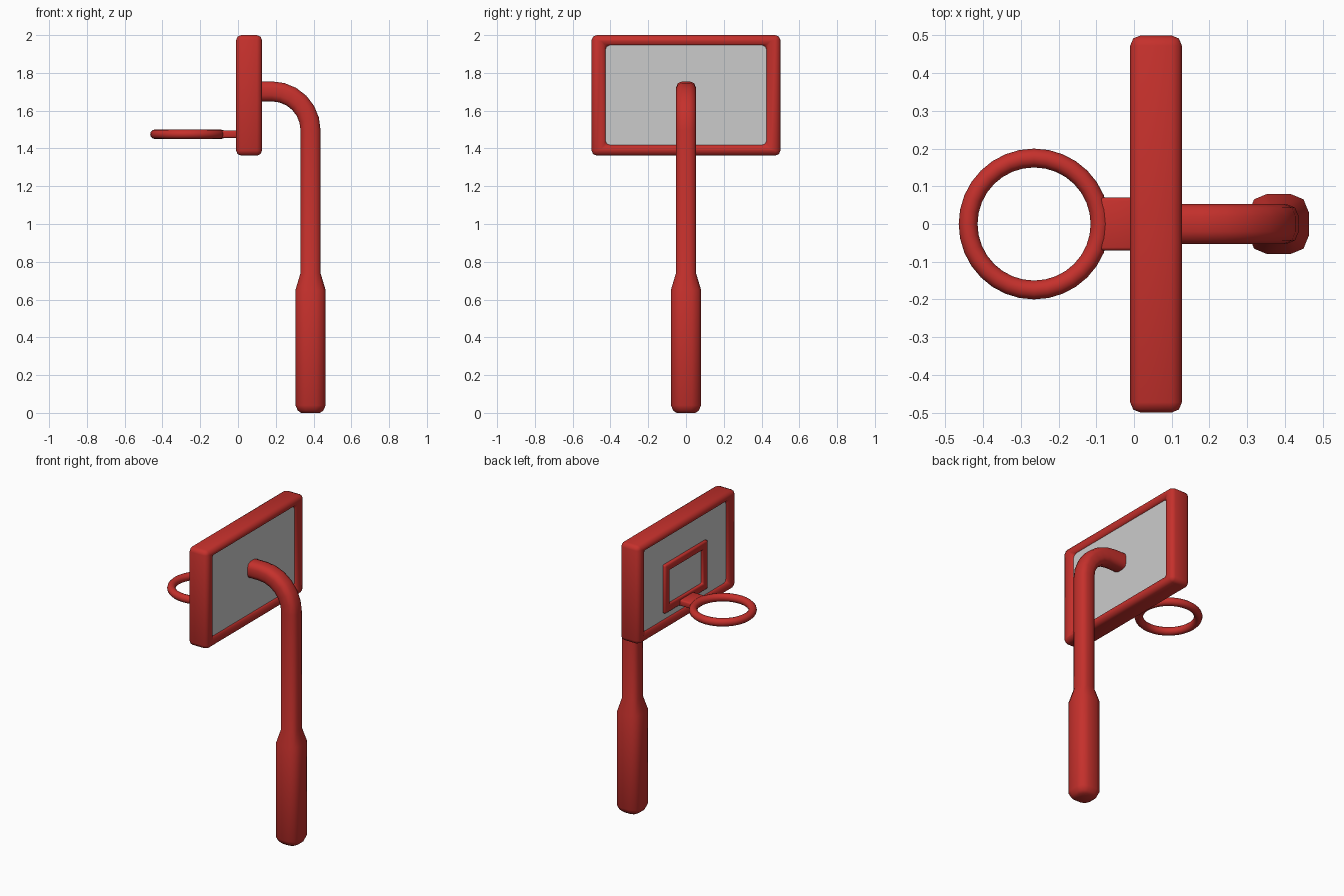
import bpy, bmesh, math
from mathutils import Vector

if "Cube" in bpy.data.objects:
    bpy.data.objects.remove(bpy.data.objects["Cube"])

red = bpy.data.materials.new("red_paint")
red.diffuse_color = (0.56, 0.03, 0.025, 1)
red.use_nodes = True
red.node_tree.nodes["Principled BSDF"].inputs["Base Color"].default_value = red.diffuse_color


def finish(bm, name, mat=None, bevel=0, segments=2):
    bmesh.ops.recalc_face_normals(bm, faces=bm.faces)
    if bevel:
        sharp = [e for e in bm.edges if e.calc_face_angle(0) > 0.6]
        bmesh.ops.bevel(bm, geom=sharp, offset=bevel, segments=segments,
                        profile=0.5, affect='EDGES', clamp_overlap=True)
    mesh = bpy.data.meshes.new(name)
    bm.to_mesh(mesh)
    bm.free()
    ob = bpy.data.objects.new(name, mesh)
    bpy.context.collection.objects.link(ob)
    if mat:
        mesh.materials.append(mat)
    bpy.ops.object.select_all(action='DESELECT')
    bpy.context.view_layer.objects.active = ob
    ob.select_set(True)
    bpy.ops.object.shade_smooth_by_angle(angle=math.radians(50))
    return ob


def box(name, x, y, z, mat=None, bevel=0):
    bm = bmesh.new()
    bmesh.ops.create_cube(bm, size=1)
    for v in bm.verts:
        v.co = [lo + (c + 0.5) * (hi - lo) for c, (lo, hi) in zip(v.co, (x, y, z))]
    return finish(bm, name, mat, bevel)


def rect_frame(name, x, outer, inner, bevel):
    # rectangles are (half width, bottom, top)
    bm = bmesh.new()
    loops = []
    for xx, (w, b, t) in ((x[0], outer), (x[0], inner), (x[1], inner), (x[1], outer)):
        loops.append([bm.verts.new((xx, yy, zz)) for yy, zz in ((-w, b), (w, b), (w, t), (-w, t))])
    for k in range(4):
        a, c = loops[k], loops[(k + 1) % 4]
        for i in range(4):
            j = (i + 1) % 4
            bm.faces.new((a[i], a[j], c[j], c[i]))
    return finish(bm, name, red, bevel)


def section(h):
    # rounded square outline, three points per corner
    c = h * 0.62
    pts = []
    for q in range(4):
        m = math.radians(45 + 90 * q)
        cx, cy = (h - c) * math.copysign(1, math.cos(m)), (h - c) * math.copysign(1, math.sin(m))
        for d in (-45, 0, 45):
            a = m + math.radians(d)
            pts.append((cx + c * math.cos(a), cy + c * math.sin(a)))
    return pts


def sweep(name, stations):
    # stations are (x, z, tilt towards -x, half size)
    bm = bmesh.new()
    rings = []
    for x, z, tilt, h in stations:
        u = Vector((math.cos(tilt), 0, math.sin(tilt)))
        rings.append([bm.verts.new(Vector((x, 0, z)) + u * p + Vector((0, q, 0))) for p, q in section(h)])
    for a, b in zip(rings, rings[1:]):
        for i in range(len(a)):
            j = (i + 1) % len(a)
            bm.faces.new((a[i], a[j], b[j], b[i]))
    bm.faces.new(rings[0])
    bm.faces.new(rings[-1])
    return finish(bm, name, red)


# Backboard: rim, grey panel and target square
rect_frame("backboard_frame", (-0.01, 0.127), (0.5, 1.362, 2.0), (0.425, 1.42, 1.945), 0.027)
box("backboard_panel", (0.012, 0.105), (-0.45, 0.45), (1.39, 1.975))
rect_frame("target_square", (-0.006, 0.03), (0.22, 1.46, 1.775), (0.172, 1.508, 1.727), 0.01)

# Hoop and bracket
bm = bmesh.new()
R, r, n, m = 0.175, 0.025, 32, 12
grid = [[bm.verts.new(((R + r * math.cos(b)) * math.cos(a) - 0.265,
                       (R + r * math.cos(b)) * math.sin(a), 1.475 + r * math.sin(b)))
         for b in (2 * math.pi * k / m for k in range(m))]
        for a in (2 * math.pi * k / n for k in range(n))]
for i in range(n):
    for k in range(m):
        bm.faces.new((grid[i][k], grid[(i + 1) % n][k],
                      grid[(i + 1) % n][(k + 1) % m], grid[i][(k + 1) % m]))
finish(bm, "hoop", red)
box("hoop_bracket", (-0.092, 0.03), (-0.07, 0.07), (1.456, 1.495), red, 0.008)

# Pole: thick base, taper, bend and arm into the panel
px, arm_z, bend = 0.384, 1.702, 0.205
path = [(px, 0.0, 0, 0.05), (px, 0.012, 0, 0.067), (px, 0.04, 0, 0.08),
        (px, 0.65, 0, 0.08), (px, 0.74, 0, 0.053)]
for k in range(7):
    a = math.pi / 2 * k / 6
    path.append((px - bend + bend * math.cos(a), arm_z - bend + bend * math.sin(a), a, 0.053))
path.append((0.09, arm_z, math.pi / 2, 0.053))
sweep("pole", path)
